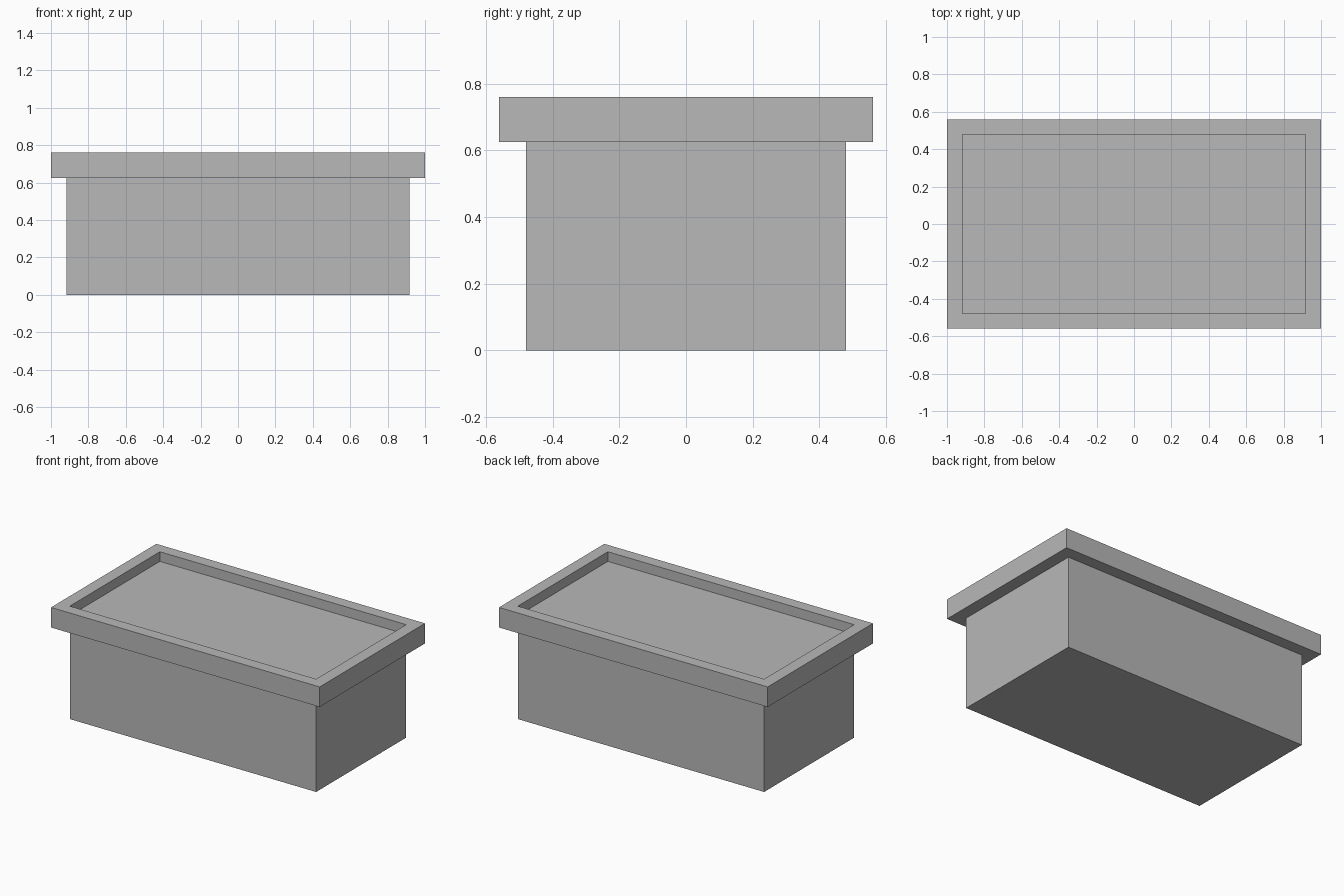
import bpy
import bmesh

cube = bpy.data.objects.get("Cube")
if cube:
    bpy.data.objects.remove(cube, do_unlink=True)

grey = bpy.data.materials.new("plain_grey")
grey.use_nodes = True
color = (0.48, 0.48, 0.48, 1)
grey.diffuse_color = color
grey.node_tree.nodes["Principled BSDF"].inputs["Base Color"].default_value = color

OUTER = (1.0, 0.56)      # half size of the rim
INNER = (0.917, 0.479)   # half size of the body and the recess
RIM_BOTTOM, FLOOR, TOP = 0.625, 0.695, 0.76


def ring(bm, half, z):
    x, y = half
    return [bm.verts.new((sx * x, sy * y, z))
            for sx, sy in ((-1, -1), (1, -1), (1, 1), (-1, 1))]


def finish(name, bm):
    bmesh.ops.recalc_face_normals(bm, faces=bm.faces)
    mesh = bpy.data.meshes.new(name)
    bm.to_mesh(mesh)
    bm.free()
    mesh.materials.append(grey)
    obj = bpy.data.objects.new(name, mesh)
    bpy.context.collection.objects.link(obj)


# One closed shell: body, overhanging rim, and shallow recess in the top
bm = bmesh.new()
profile = [(INNER, 0), (INNER, RIM_BOTTOM), (OUTER, RIM_BOTTOM),
           (OUTER, TOP), (INNER, TOP), (INNER, FLOOR)]
rings = [ring(bm, half, z) for half, z in profile]
for low, high in zip(rings, rings[1:]):
    for i in range(4):
        j = (i + 1) % 4
        bm.faces.new((low[i], low[j], high[j], high[i]))
bm.faces.new(rings[0])
bm.faces.new(rings[-1])
finish("planter_box", bm)
